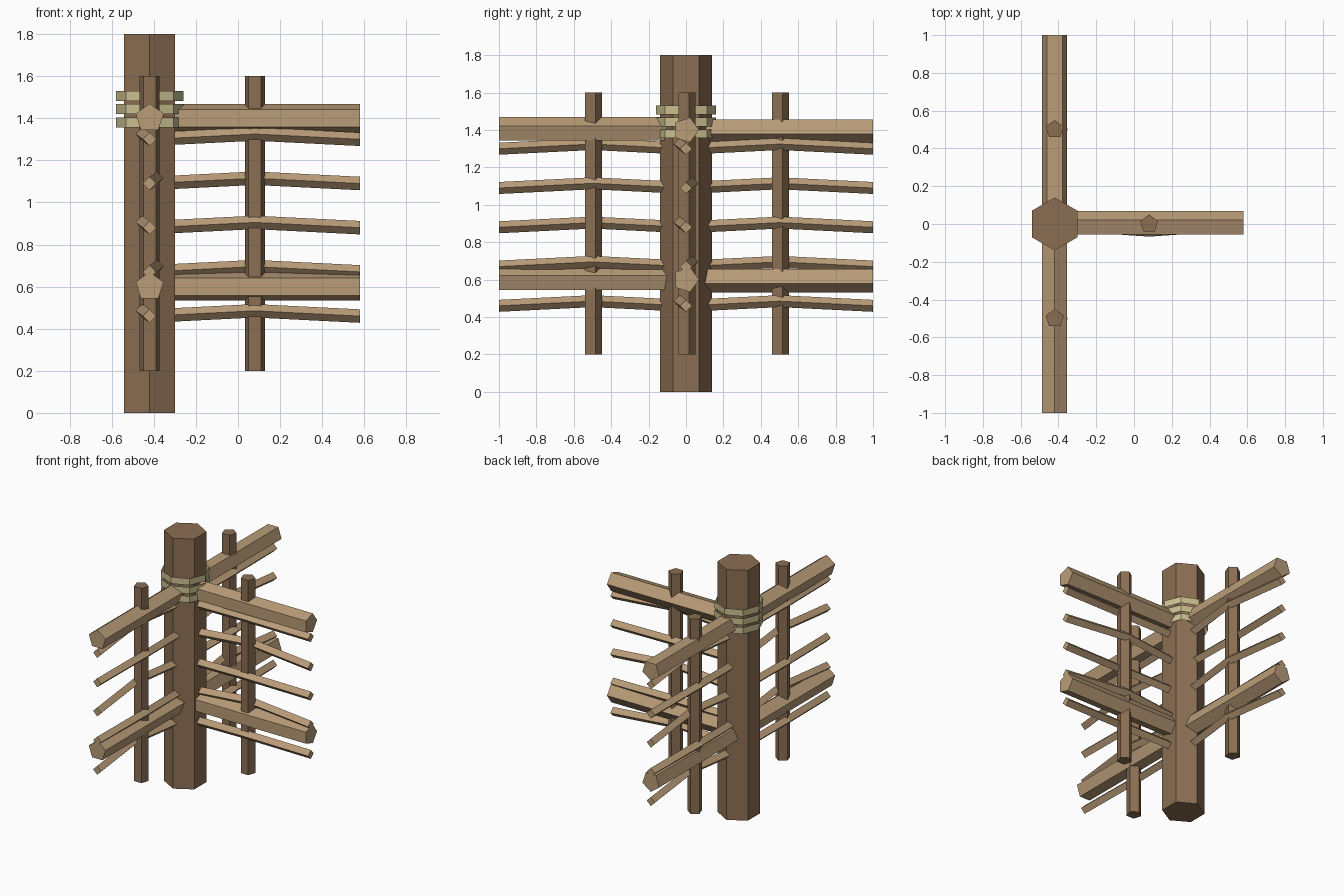
import bpy, bmesh, math
from mathutils import Vector

cube = bpy.data.objects.get("Cube")
if cube:
    bpy.data.objects.remove(cube)


def material(name, rgb):
    m = bpy.data.materials.new(name)
    m.use_nodes = True
    col = (*rgb, 1.0)
    m.diffuse_color = col
    m.node_tree.nodes["Principled BSDF"].inputs["Base Color"].default_value = col
    return m


BARK = material("dark brown wood", (0.26, 0.158, 0.086))
TIMBER = material("light tan wood", (0.49, 0.335, 0.188))
ROPE = material("pale rope", (0.60, 0.53, 0.28))


def pole(name, centres, radius, sides, point, mat, caps=True):
    """Faceted pole through the centres; one corner faces the point direction."""
    centres = [Vector(c) for c in centres]
    axis = (centres[-1] - centres[0]).normalized()
    u = Vector(point)
    v = axis.cross(u)
    bm = bmesh.new()
    rings = []
    for c in centres:
        angles = [2 * math.pi * i / sides for i in range(sides)]
        rings.append([bm.verts.new(c + radius * (u * math.cos(a) + v * math.sin(a)))
                      for a in angles])
    for lo, hi in zip(rings, rings[1:]):
        for i in range(sides):
            j = (i + 1) % sides
            bm.faces.new((lo[i], lo[j], hi[j], hi[i]))
    if caps:
        bm.faces.new(rings[0][::-1])
        bm.faces.new(rings[-1])
    mesh = bpy.data.meshes.new(name)
    bm.to_mesh(mesh)
    bm.free()
    mesh.materials.append(mat)
    obj = bpy.data.objects.new(name, mesh)
    bpy.context.collection.objects.link(obj)
    return obj


X, Y, Z = Vector((1, 0, 0)), Vector((0, 1, 0)), Vector((0, 0, 1))
BASE = Vector((-0.42, 0, 0))

# Corner post
pole("corner_post", (BASE, BASE + Z * 1.8), 0.14, 6, Y, BARK)

# Rope lashing: thin open bands
for i, z in enumerate((1.38, 1.443, 1.506)):
    c = BASE + Z * z
    pole(f"rope_band_{i + 1}", (c - Z * 0.024, c + Z * 0.024), 0.16, 8, X, ROPE, caps=False)

# Three fence arms: direction and the way the rail's ridge faces
for name, along, ridge in (("left", X, Y), ("front", -Y, Z), ("back", Y, -Z)):
    side = along.cross(Z)
    mid, end = BASE + along * 0.5, BASE + along

    # Upright stake
    pole(f"{name}_stake", (mid + Z * 0.2, mid + Z * 1.6), 0.05, 5, Y, BARK)

    # Heavy rails
    for label, z in (("lower", 0.6), ("upper", 1.4)):
        pole(f"{name}_{label}_rail", (BASE + Z * z, end + Z * z), 0.07, 5, ridge, TIMBER)

    # Woven sticks, bending to alternate sides of the stake
    for i in range(5):
        h = Z * (1.3 - 0.21 * i)
        bend = side * (0.035 * (-1) ** i) + Z * 0.025
        pole(f"{name}_woven_stick_{i + 1}", (BASE + h, mid + h + bend, end + h),
             0.032, 4, Z, TIMBER)
